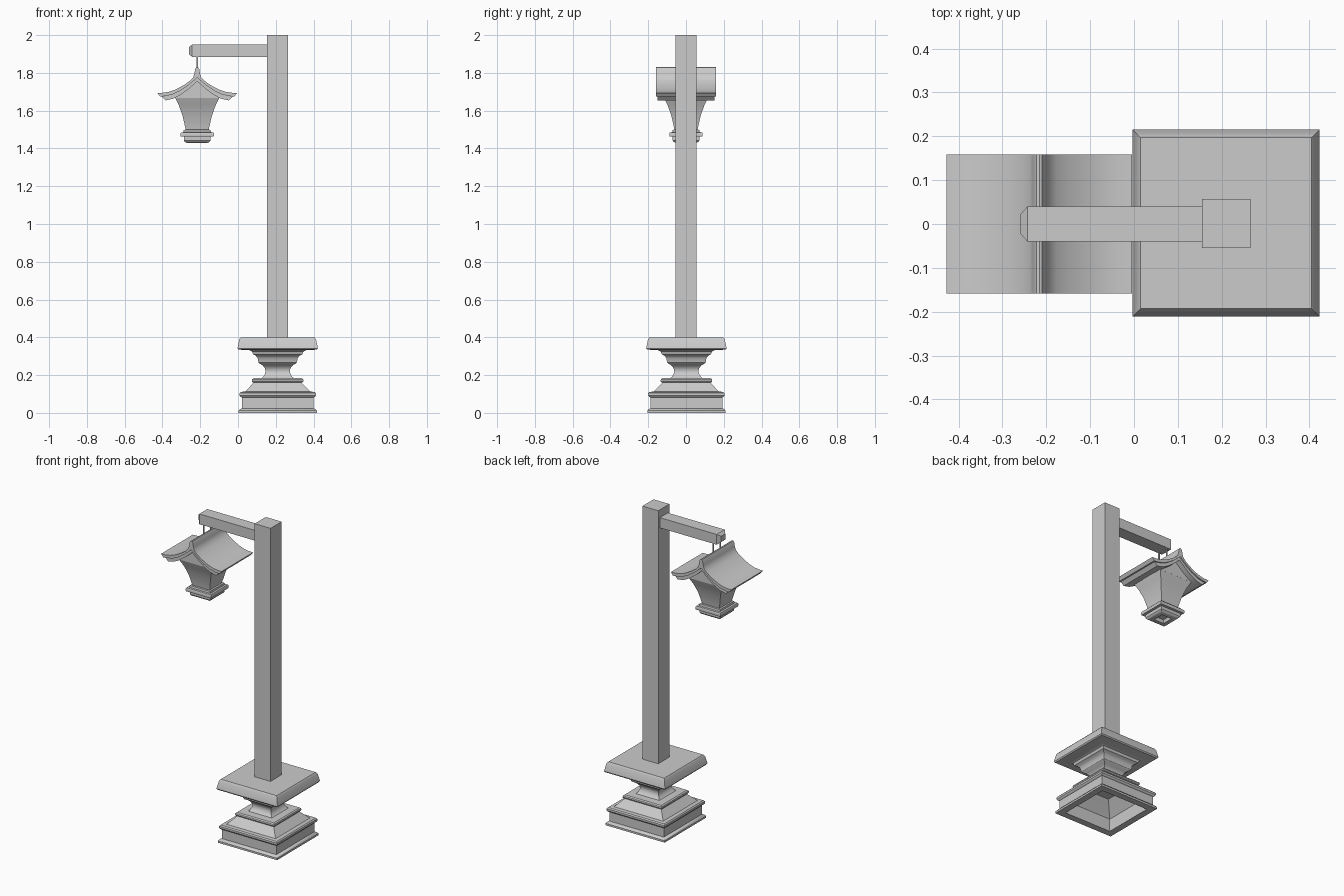
import bpy, bmesh, math


def finish(name, bm, smooth=True):
    bmesh.ops.recalc_face_normals(bm, faces=bm.faces)
    me = bpy.data.meshes.new(name)
    bm.to_mesh(me)
    bm.free()
    ob = bpy.data.objects.new(name, me)
    bpy.context.collection.objects.link(ob)
    if smooth:
        bpy.ops.object.select_all(action='DESELECT')
        ob.select_set(True)
        bpy.context.view_layer.objects.active = ob
        bpy.ops.object.shade_smooth_by_angle(angle=math.radians(32))
    return ob


def loft(name, rings, smooth=True):
    """Skin a list of equal-length rings and cap both ends."""
    bm = bmesh.new()
    vr = [[bm.verts.new(p) for p in r] for r in rings]
    for a, b in zip(vr, vr[1:]):
        n = len(a)
        for i in range(n):
            bm.faces.new((a[i], a[(i + 1) % n], b[(i + 1) % n], b[i]))
    bm.faces.new(vr[0])
    bm.faces.new(vr[-1])
    return finish(name, bm, smooth)


def square_lathe(name, profile, cx, cy=0.0):
    """Sweep a (half width, z) profile round a square."""
    return loft(name, [[(cx + sx * h, cy + sy * h, z) for sx, sy in
                        ((-1, -1), (1, -1), (1, 1), (-1, 1))] for h, z in profile])


def extrude_y(name, half, y, cx):
    """Extrude a half outline (mirrored in x) between -y and y."""
    loop = half + [(-x, z) for x, z in reversed(half) if x > 0]
    return loft(name, [[(cx + x, s * y, z) for x, z in loop] for s in (-1, 1)])


PX, LX = 0.21, -0.216  # post and lantern centres

# moulded pedestal, hollow underneath
square_lathe("pedestal", [
    (0.10, 0.16), (0.15, 0.10), (0.165, 0.08), (0.165, 0.0),
    (0.207, 0.0), (0.207, 0.012), (0.20, 0.02), (0.19, 0.024), (0.19, 0.082),
    (0.197, 0.085), (0.202, 0.092), (0.202, 0.104), (0.196, 0.111),
    (0.172, 0.113), (0.127, 0.16), (0.134, 0.163), (0.137, 0.17),
    (0.135, 0.178), (0.128, 0.184), (0.083, 0.186), (0.078, 0.19),
    (0.068, 0.205), (0.064, 0.22), (0.068, 0.237), (0.08, 0.252),
    (0.097, 0.262), (0.102, 0.267), (0.106, 0.29), (0.115, 0.302),
    (0.13, 0.31), (0.136, 0.325), (0.15, 0.332),
    (0.208, 0.335), (0.213, 0.342), (0.203, 0.39), (0.195, 0.40)], PX, 0.002)

# post
square_lathe("post", [(0.0555, 0.39), (0.0555, 2.0)], PX, 0.001)

# arm with a chamfered tip
loft("arm", [[(x, -hy, 1.9175 - hz), (x, hy, 1.9175 - hz),
              (x, hy, 1.9175 + hz), (x, -hy, 1.9175 + hz)]
             for x, hy, hz in ((-0.26, 0.021, 0.018), (-0.243, 0.04, 0.0325),
                               (0.16, 0.04, 0.0325))], False)

# two hanger rods
for side, y in (("front", -0.035), ("back", 0.035)):
    bm = bmesh.new()
    bmesh.ops.create_cone(bm, cap_ends=True, segments=12,
                          radius1=0.005, radius2=0.005, depth=0.12)
    bmesh.ops.translate(bm, verts=bm.verts, vec=(LX, y, 1.85))
    finish("hanger_" + side, bm)

# curved roof: upper shell and narrower lower layer
extrude_y("roof_top", [
    (0.0, 1.83), (0.006, 1.828), (0.011, 1.82), (0.015, 1.795), (0.022, 1.775),
    (0.04, 1.757), (0.067, 1.738), (0.093, 1.723), (0.12, 1.71), (0.15, 1.70),
    (0.18, 1.695), (0.211, 1.694), (0.197, 1.675),
    (0.17, 1.677), (0.13, 1.686), (0.09, 1.705), (0.05, 1.732), (0.02, 1.757),
    (0.0, 1.775)], 0.158, LX)
extrude_y("roof_underlayer", [
    (0.0, 1.775), (0.02, 1.757), (0.05, 1.732), (0.09, 1.705), (0.13, 1.686),
    (0.17, 1.677), (0.188, 1.675), (0.168, 1.654),
    (0.125, 1.664), (0.09, 1.682), (0.05, 1.711), (0.02, 1.737),
    (0.0, 1.755)], 0.15, LX)

# flared lantern body and the gable above it
square_lathe("lantern_body", [
    (0.06, 1.48), (0.062, 1.505), (0.07, 1.54), (0.077, 1.57), (0.087, 1.60),
    (0.098, 1.63), (0.113, 1.66), (0.116, 1.668)], LX)
extrude_y("lantern_gable", [(0.0, 1.76), (0.02, 1.742), (0.06, 1.71),
                            (0.116, 1.675), (0.116, 1.667), (0.0, 1.667)], 0.116, LX)

# stepped collar with a recessed bottom
square_lathe("lantern_collar", [
    (0.03, 1.45), (0.035, 1.43), (0.055, 1.43), (0.066, 1.435), (0.071, 1.442),
    (0.071, 1.462), (0.087, 1.463), (0.088, 1.468), (0.088, 1.48),
    (0.085, 1.485), (0.073, 1.486), (0.071, 1.498), (0.06, 1.50)], LX)
